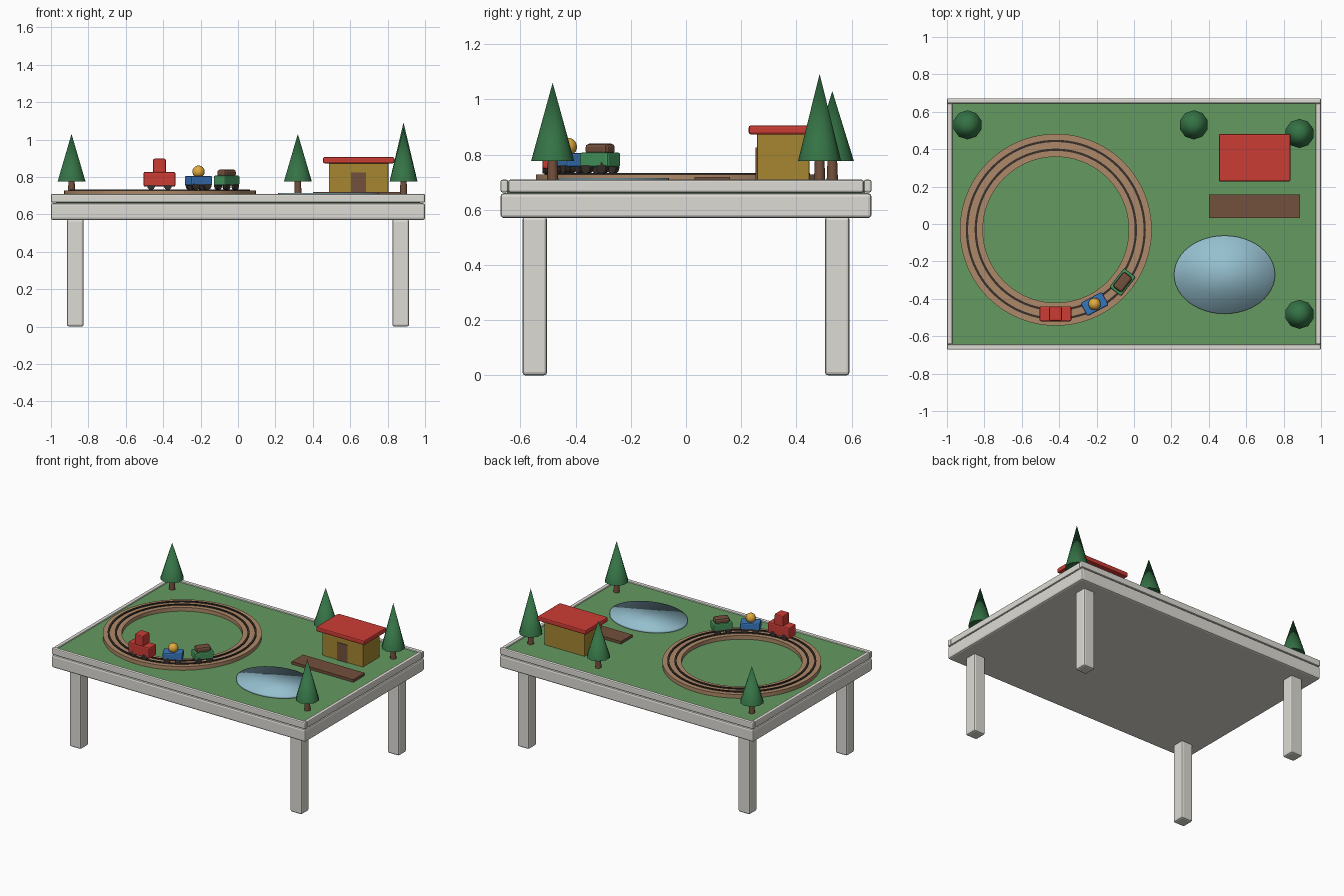
import bpy, bmesh, math
from mathutils import Matrix

if "Cube" in bpy.data.objects:
    bpy.data.objects.remove(bpy.data.objects["Cube"])


def mat(name, r, g, b):
    m = bpy.data.materials.new(name)
    m.diffuse_color = (r, g, b, 1)
    m.use_nodes = True
    m.node_tree.nodes["Principled BSDF"].inputs["Base Color"].default_value = m.diffuse_color
    return m


WHITE = mat("painted_wood", .72, .71, .66)
GRASS = mat("grass", .13, .32, .12)
TRACK = mat("track_wood", .42, .25, .14)
DARK = mat("dark", .04, .03, .025)
BARK = mat("bark", .17, .08, .045)
LEAF = mat("leaf", .035, .17, .06)
WATER = mat("water", .3, .52, .62)
RED = mat("red", .6, .045, .035)
BLUE = mat("blue", .04, .18, .5)
GREEN = mat("green", .06, .3, .11)
YELLOW = mat("yellow", .75, .4, .05)
OCHRE = mat("ochre", .38, .24, .03)


def finish(bm, name, m, loc=(0, 0, 0), rot=0, smooth=None):
    bmesh.ops.recalc_face_normals(bm, faces=bm.faces)
    me = bpy.data.meshes.new(name)
    bm.to_mesh(me)
    bm.free()
    me.materials.append(m)
    o = bpy.data.objects.new(name, me)
    bpy.context.collection.objects.link(o)
    o.location = loc
    o.rotation_euler[2] = rot
    if smooth is not None:
        bpy.ops.object.select_all(action='DESELECT')
        o.select_set(True)
        bpy.context.view_layer.objects.active = o
        bpy.ops.object.shade_smooth_by_angle(angle=math.radians(smooth))
    return o


def box(name, m, cx, cy, z0, z1, sx, sy, bevel=0.0, rot=0):
    bm = bmesh.new()
    bmesh.ops.create_cube(bm, size=1, matrix=Matrix.Diagonal((sx, sy, z1 - z0, 1)))
    o = finish(bm, name, m, (cx, cy, (z0 + z1) / 2), rot)
    if bevel:
        b = o.modifiers.new("bevel", 'BEVEL')
        b.width, b.segments = bevel, 2
    return o


def cone(name, m, x, y, z0, z1, r0, r1, n, smooth=60):
    bm = bmesh.new()
    bmesh.ops.create_cone(bm, cap_ends=True, segments=n, radius1=r0, radius2=r1, depth=z1 - z0)
    return finish(bm, name, m, (x, y, (z0 + z1) / 2), 0, smooth)


def ring(name, m, x, y, r0, r1, z0, z1, n=96):
    # rectangular profile swept round the track centre
    bm = bmesh.new()
    loops = []
    for i in range(n):
        a = math.tau * i / n
        loops.append([bm.verts.new((r * math.cos(a), r * math.sin(a), z))
                      for r, z in ((r0, z0), (r1, z0), (r1, z1), (r0, z1))])
    for i in range(n):
        p, q = loops[i], loops[(i + 1) % n]
        for k in range(4):
            bm.faces.new((p[k], q[k], q[(k + 1) % 4], p[(k + 1) % 4]))
    return finish(bm, name, m, (x, y, 0), 0, 30)


# table
box("table_top", WHITE, 0, 0, .57, .66, 2, 1.344, .012)
box("grass_board", GRASS, 0, 0, .655, .70, 1.945, 1.295)
for s, n in ((-1, "front"), (1, "back")):
    box(n + "_rim", WHITE, 0, s * .658, .663, .709, 2, .028, .007)
    for t, k in ((-1, "left"), (1, "right")):
        box(f"{n}_{k}_leg", WHITE, t * .87, s * .548, 0, .575, .09, .09, .012)
for t, k in ((-1, "left"), (1, "right")):
    box(k + "_rim", WHITE, t * .985, 0, .663, .709, .028, 1.288, .007)

# circular track with two rails
TX, TY = -.418, -.031
ring("track_bed", TRACK, TX, TY, .39, .513, .695, .727)
ring("inner_rail", DARK, TX, TY, .422, .434, .72, .734)
ring("outer_rail", DARK, TX, TY, .469, .481, .72, .734)

# pond
bm = bmesh.new()
bmesh.ops.create_cone(bm, cap_ends=True, segments=48, radius1=1, radius2=1, depth=1,
                      matrix=Matrix.Diagonal((.27, .209, .02, 1)))
finish(bm, "pond", WATER, (.484, -.271, .705), 0, 180)

# station
box("platform", BARK, .644, .095, .695, .719, .486, .128)
box("station_walls", OCHRE, .645, .352, .695, .876, .318, .19, .004)
box("station_door", BARK, .645, .259, .695, .825, .08, .014)
box("station_roof", RED, .645, .354, .873, .906, .382, .254, .008)

# trees
for i, (x, y, top) in enumerate(((-.89, .53, 1.03), (.32, .53, 1.03),
                                 (.885, .484, 1.092), (.885, -.483, 1.06))):
    cone(f"tree_trunk_{i}", BARK, x, y, .695, .79, .021, .017, 10)
    cone(f"tree_crown_{i}", LEAF, x, y, .777, top, .078, 0, 10)


# train vehicles
def vehicle(name, m, x, y, deg, length, z0, z1, axle):
    rot = math.radians(deg)
    box(name + "_body", m, x, y, z0, z1, length, .08, .008, rot)
    bm = bmesh.new()
    for a in (-axle, axle):
        for b in (-.03, .03):
            bmesh.ops.create_cone(bm, cap_ends=True, segments=16, radius1=.021, radius2=.021, depth=.02,
                                  matrix=Matrix.Translation((a, b, 0)) @ Matrix.Rotation(math.pi / 2, 4, 'X'))
    finish(bm, name + "_wheels", DARK, (x, y, .752), rot, 40)


vehicle("engine", RED, -.42, -.48, 0, .17, .748, .827, .045)
box("engine_cab", RED, -.42, -.48, .82, .898, .068, .076, .008)
vehicle("passenger_car", BLUE, -.211, -.428, 28, .13, .755, .806, .036)
bm = bmesh.new()
bmesh.ops.create_uvsphere(bm, u_segments=20, v_segments=12, radius=.033)
finish(bm, "passenger_ball", YELLOW, (-.211, -.428, .828), 0, 60)
vehicle("cargo_car", GREEN, -.061, -.311, 52, .13, .755, .808, .036)
box("cargo_load", BARK, -.061, -.311, .80, .84, .1, .06, .013, math.radians(52))
